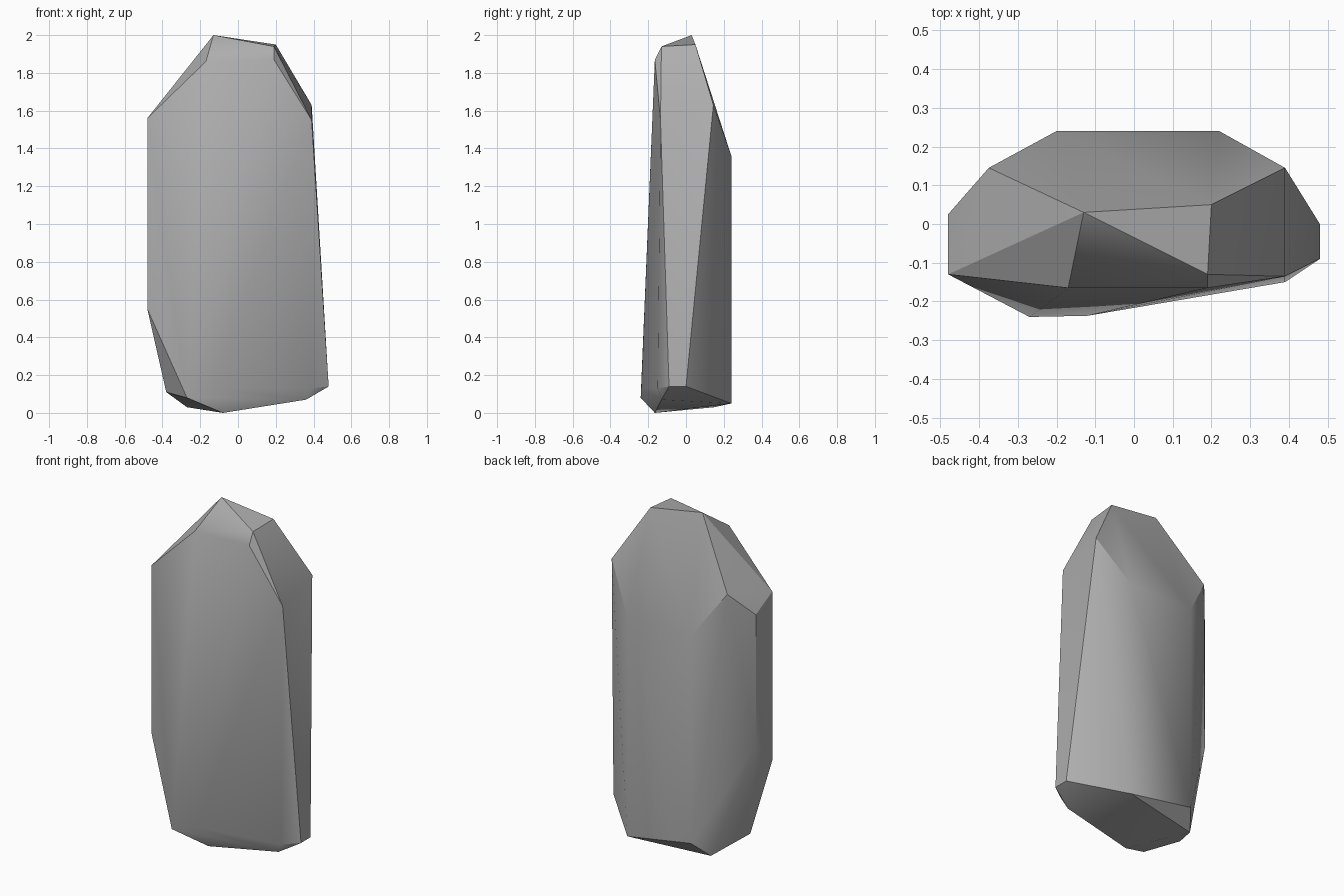
import bpy
import bmesh
import math

if "Cube" in bpy.data.objects:
    bpy.data.objects.remove(bpy.data.objects["Cube"])

# Corner points of the faceted rock slab
crown = [(-0.13, 0.03, 2.0), (0.20, 0.05, 1.95), (0.19, -0.13, 1.94),
         (0.19, -0.165, 1.87), (-0.17, -0.165, 1.86)]
shoulders = [(-0.48, -0.13, 1.56), (-0.48, 0.025, 1.48), (-0.375, 0.145, 1.62),
             (-0.20, 0.24, 1.36), (0.22, 0.24, 1.36), (0.39, 0.145, 1.63),
             (0.39, -0.135, 1.55)]
waist = [(-0.48, -0.13, 0.55), (-0.48, 0.025, 0.69)]
foot = [(0.48, 0.0, 0.14), (0.48, -0.09, 0.14), (0.39, -0.15, 0.13),
        (0.36, -0.13, 0.07), (-0.08, -0.165, 0.0), (-0.12, -0.237, 0.13),
        (-0.27, -0.24, 0.08), (-0.38, -0.065, 0.11), (-0.27, 0.15, 0.03),
        (-0.20, 0.24, 0.12), (0.22, 0.24, 0.05)]

# Wrap the corners in a convex shell
bm = bmesh.new()
for p in crown + shoulders + waist + foot:
    bm.verts.new(p)
hull = bmesh.ops.convex_hull(bm, input=bm.verts[:])
loose = [v for v in bm.verts if not v.link_faces]
bmesh.ops.delete(bm, geom=loose, context='VERTS')
bmesh.ops.recalc_face_normals(bm, faces=bm.faces[:])
mesh = bpy.data.meshes.new("rock_slab")
bm.to_mesh(mesh)
bm.free()

rock = bpy.data.objects.new("rock_slab", mesh)
bpy.context.collection.objects.link(rock)

# Stone colour
stone = bpy.data.materials.new("stone_grey")
stone.diffuse_color = (0.42, 0.42, 0.42, 1)
stone.use_nodes = True
stone.node_tree.nodes["Principled BSDF"].inputs["Base Color"].default_value = stone.diffuse_color
mesh.materials.append(stone)

# Soft shading over shallow facets, crisp edges elsewhere
bpy.context.view_layer.objects.active = rock
rock.select_set(True)
bpy.ops.object.shade_smooth_by_angle(angle=math.radians(30))
